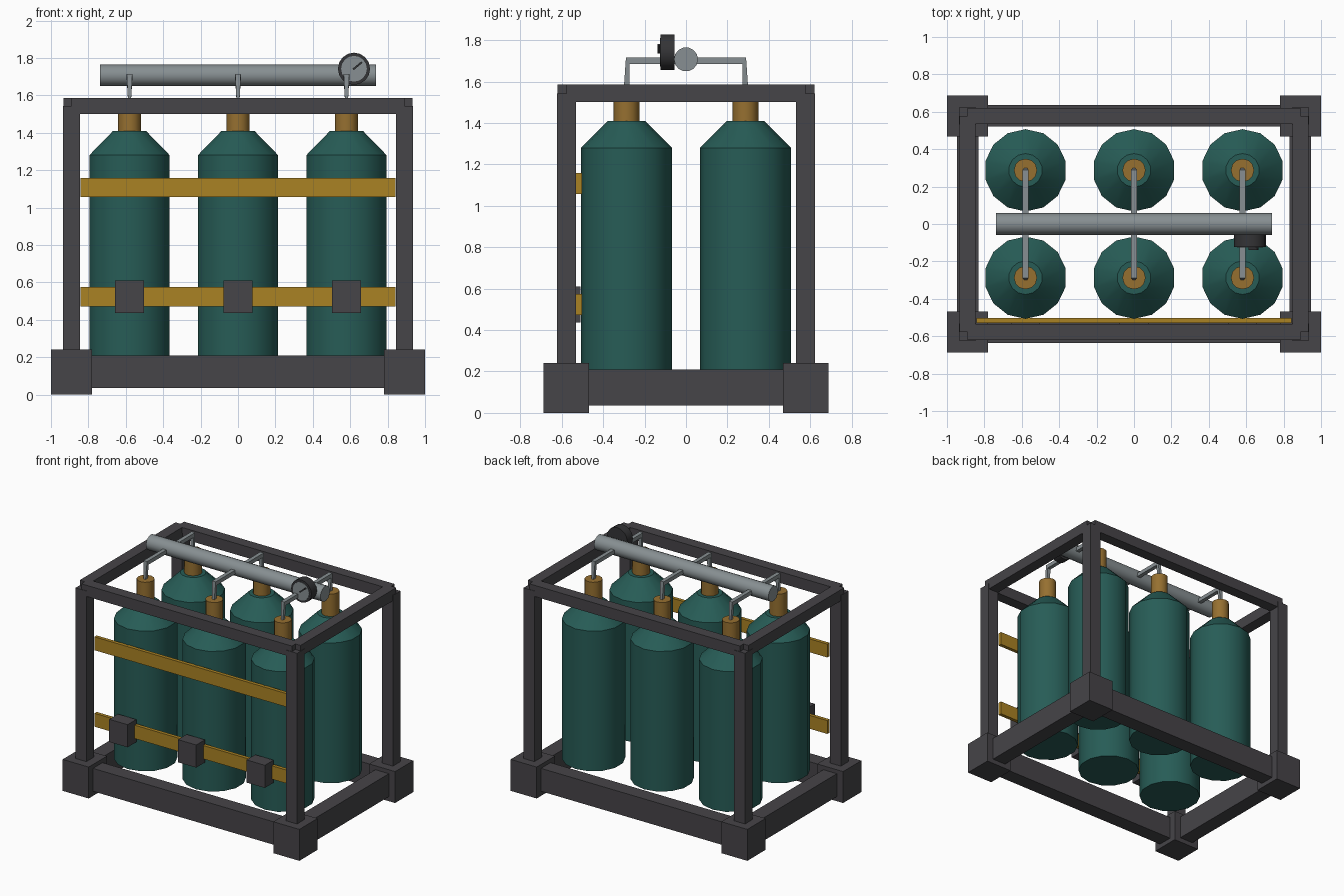
import bpy, bmesh, math
from mathutils import Vector

if "Cube" in bpy.data.objects:
    bpy.data.objects.remove(bpy.data.objects["Cube"])


def material(name, rgb):
    m = bpy.data.materials.new(name)
    m.diffuse_color = (*rgb, 1)
    m.use_nodes = True
    m.node_tree.nodes["Principled BSDF"].inputs["Base Color"].default_value = m.diffuse_color
    return m


FRAME = material("frame charcoal", (0.061, 0.058, 0.065))
GREEN = material("bottle green", (0.020, 0.107, 0.093))
STRAP = material("strap yellow", (0.40, 0.223, 0.017))
BRASS = material("valve brass", (0.305, 0.162, 0.030))
STEEL = material("pipe steel", (0.242, 0.275, 0.287))
DARK = material("gauge black", (0.034, 0.034, 0.037))


def finish(name, bm, mat, smooth=False):
    bmesh.ops.recalc_face_normals(bm, faces=bm.faces)
    me = bpy.data.meshes.new(name)
    bm.to_mesh(me)
    bm.free()
    me.materials.append(mat)
    ob = bpy.data.objects.new(name, me)
    bpy.context.collection.objects.link(ob)
    if smooth:
        bpy.ops.object.select_all(action='DESELECT')
        ob.select_set(True)
        bpy.context.view_layer.objects.active = ob
        bpy.ops.object.shade_smooth_by_angle(angle=math.radians(32))
    return ob


def loft(name, rings, mat, smooth=False):
    """Skin a list of equal-length vertex rings and cap both ends."""
    bm = bmesh.new()
    vs = [[bm.verts.new(p) for p in r] for r in rings]
    n = len(vs[0])
    for a, b in zip(vs, vs[1:]):
        for i in range(n):
            j = (i + 1) % n
            bm.faces.new((a[i], a[j], b[j], b[i]))
    bm.faces.new(vs[0])
    bm.faces.new(vs[-1])
    return finish(name, bm, mat, smooth)


def box(name, x, y, z, mat):
    corners = [(0, 0), (1, 0), (1, 1), (0, 1)]
    return loft(name, [[(x[i], y[j], h) for i, j in corners] for h in z], mat)


def lathe(name, profile, n, mat, loc=(0, 0, 0), rot=(0, 0, 0)):
    rings = [[(r * math.sin(2 * math.pi * i / n), r * math.cos(2 * math.pi * i / n), z)
              for i in range(n)] for r, z in profile]
    ob = loft(name, rings, mat, True)
    ob.location, ob.rotation_euler = loc, rot
    return ob


CX, CY = 0.89, 0.578  # post centres


def around(c, w):
    return (c - w / 2, c + w / 2)


# Corner feet and posts
for sx in (-1, 1):
    for sy in (-1, 1):
        box("corner_foot", around(sx * CX, 0.22), around(sy * CY, 0.22), (0, 0.24), FRAME)
        box("corner_post", around(sx * CX, 0.092), around(sy * CY, 0.092), (0.2, 1.543), FRAME)

# Base and top rails, ending at the post centres
for label, w, z in (("base", 0.115, (0.035, 0.21)), ("top", 0.085, (1.50, 1.585))):
    for s in (-1, 1):
        box(label + "_long_rail", (-CX, CX), around(s * CY, w), z, FRAME)
        box(label + "_side_rail", around(s * CX, w), (-CY, CY), z, FRAME)

# Gas bottles, brass valves and feed pipes
for x in (-0.58, 0, 0.58):
    for s in (-1, 1):
        y = s * 0.287
        lathe("bottle", [(0.22, 0.21), (0.22, 1.28), (0.09, 1.41)], 14, GREEN, (x, y, 0))
        lathe("valve", [(0.062, 1.40), (0.062, 1.58)], 12, BRASS, (x, y, 0))
        h = 0.015
        loft("feed_pipe", [
            [(x - 0.008, y - 0.013, 1.57), (x + 0.008, y - 0.013, 1.57),
             (x + 0.008, y + 0.013, 1.57), (x - 0.008, y + 0.013, 1.57)],
            [(x - h, s * (0.281 - s * 0.009), 1.70 - s * h * 1.0),
             (x + h, s * (0.281 - s * 0.009), 1.70 - s * h * 1.0),
             (x + h, s * (0.281 + s * 0.009), 1.70 + s * h * 1.0),
             (x - h, s * (0.281 + s * 0.009), 1.70 + s * h * 1.0)]
            if s > 0 else
            [(x - h, -0.290, 1.715), (x + h, -0.290, 1.715),
             (x + h, -0.272, 1.685), (x - h, -0.272, 1.685)],
            [(x - h, 0, 1.70 - s * h), (x + h, 0, 1.70 - s * h),
             (x + h, 0, 1.70 + s * h), (x - h, 0, 1.70 + s * h)],
        ], STEEL)

# Manifold pipe
lathe("manifold", [(0.058, -0.737), (0.058, 0.737)], 14, STEEL,
      (0, 0, 1.707), (0, math.pi / 2, 0))

# Pressure gauge: rim, dial and needle, facing the front
G = (0.62, 0, 1.742)
FRONT = (math.pi / 2, 0, 0)
lathe("gauge_body", [(0.086, 0.055), (0.086, 0.122)], 16, DARK, G, FRONT)
lathe("gauge_dial", [(0.069, 0.12), (0.069, 0.126)], 16, STEEL, G, FRONT)
needle = box("gauge_needle", (-0.005, 0.055), (-0.138, -0.12), (-0.005, 0.005), DARK)
needle.location = G
needle.rotation_euler = (0, -math.radians(40), 0)

# Front retaining straps and buckles
for z in (1.056, 0.472):
    box("strap", (-0.842, 0.842), (-0.53, -0.503), (z, z + 0.102), STRAP)
for x in (-0.58, 0, 0.58):
    box("buckle", around(x, 0.155), (-0.615, -0.51), (0.437, 0.61), FRAME)
